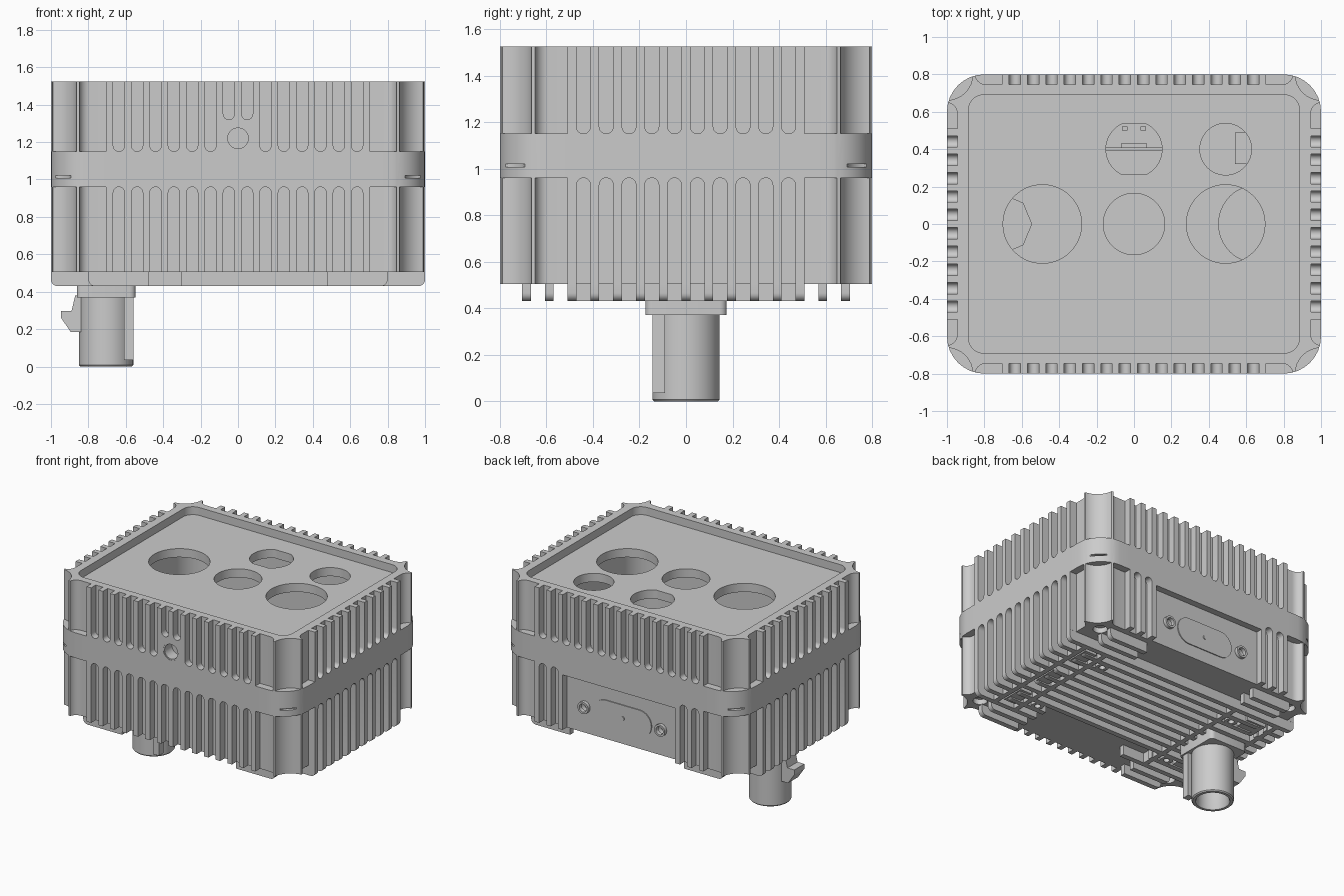
import bpy, bmesh
from math import pi, cos, sin

if "Cube" in bpy.data.objects:
    bpy.data.objects.remove(bpy.data.objects["Cube"])

AX = {'z': lambda u, v, w: (u, v, w), 'y': lambda u, v, w: (u, w, v), 'x': lambda u, v, w: (w, u, v)}
P = 0.098          # fin pitch
SIGNS = [(a, b) for a in (-1, 1) for b in (-1, 1)]


def prism(bm, pts, lo, hi, axis='z'):
    a = [bm.verts.new(AX[axis](u, v, lo)) for u, v in pts]
    b = [bm.verts.new(AX[axis](u, v, hi)) for u, v in pts]
    bm.faces.new(a[::-1])
    bm.faces.new(b)
    for i in range(len(pts)):
        j = (i + 1) % len(pts)
        bm.faces.new((a[i], a[j], b[j], b[i]))


def rect(u0, u1, v0, v1):
    return [(u0, v0), (u1, v0), (u1, v1), (u0, v1)]


def box(bm, x0, x1, y0, y1, z0, z1):
    prism(bm, rect(x0, x1, y0, y1), z0, z1)


def rounded(hx, hy, r, n=8, cx=0, cy=0):
    pts = []
    for q, (sx, sy) in enumerate([(1, 1), (-1, 1), (-1, -1), (1, -1)]):
        for i in range(n + 1):
            t = (q + i / n) * pi / 2
            pts.append((cx + sx * (hx - r) + r * cos(t), cy + sy * (hy - r) + r * sin(t)))
    return pts


def circle(cx, cy, r, n=40):
    return [(cx + r * cos(2 * pi * i / n), cy + r * sin(2 * pi * i / n)) for i in range(n)]


def slot(c, tip, end, r=0.03):
    # round-ended groove outline, tip = z of the rounded end
    s = 1 if end > tip else -1
    return [(c + r * cos(t), tip + s * (r - r * sin(t))) for t in
            [pi * i / 10 for i in range(11)]] + [(c - r, end), (c + r, end)]


def obj(name, bm, smooth=True):
    bmesh.ops.recalc_face_normals(bm, faces=bm.faces)
    me = bpy.data.meshes.new(name)
    bm.to_mesh(me)
    bm.free()
    o = bpy.data.objects.new(name, me)
    bpy.context.collection.objects.link(o)
    if smooth:
        shade(o)
    return o


def select(o):
    bpy.ops.object.select_all(action='DESELECT')
    o.select_set(True)
    bpy.context.view_layer.objects.active = o


def shade(o):
    select(o)
    bpy.ops.object.shade_smooth_by_angle(angle=0.6)


def cut(target, bm):
    c = obj("cutter", bm, False)
    c.hide_render = True
    m = target.modifiers.new("cut", 'BOOLEAN')
    m.operation, m.object, m.solver = 'DIFFERENCE', c, 'EXACT'
    select(target)
    bpy.ops.object.modifier_apply(modifier=m.name)
    bpy.data.objects.remove(c)


def lathe(bm, prof, cx, cy, n=40):
    # closed (r, z) profile swept round a vertical axis
    rings = [[bm.verts.new((cx + r * cos(2 * pi * i / n), cy + r * sin(2 * pi * i / n), z))
              for i in range(n)] for r, z in prof]
    for k in range(len(rings)):
        a, b = rings[k], rings[(k + 1) % len(rings)]
        for i in range(n):
            j = (i + 1) % n
            bm.faces.new((a[i], a[j], b[j], b[i]))


# housing blank
bm = bmesh.new()
prism(bm, rounded(1, 0.8, 0.2), 0.505, 1.525)
case = obj("housing", bm, False)

# cooling grooves, corner flutes, rear panel recess, top recess
bm = bmesh.new()
for s in (-1, 1):
    for i in range(-7, 7):
        c = (i + 0.5) * P
        lo, hi = sorted((s * 0.745, s * 0.9))
        tip = 1.32 if s < 0 and abs(c) < 0.06 else 1.15
        prism(bm, slot(c, tip, 1.6), lo, hi, 'y')
        if s < 0 or abs(c) > 0.5:
            prism(bm, slot(c, 0.96, 0.4), lo, hi, 'y')
    for i in range(-5, 5):
        lo, hi = sorted((s * 0.945, s * 1.1))
        prism(bm, slot((i + 0.5) * P, 1.15, 1.6), lo, hi, 'x')
        prism(bm, slot((i + 0.5) * P, 0.96, 0.4), lo, hi, 'x')
arc = [pi / 2 * i / 6 for i in range(7)]
for sx, sy in SIGNS:
    flute_x = [(sx * x, sy * y) for x, y in [(0.705, 0.9), (0.705, 0.745)] +
               [(0.79 + 0.06 * sin(t), 0.805 - 0.06 * cos(t)) for t in arc] + [(0.85, 0.9)]]
    flute_y = [(sx * x, sy * y) for x, y in [(1.1, 0.51), (0.945, 0.51)] +
               [(1.005 - 0.06 * cos(t), 0.59 + 0.06 * sin(t)) for t in arc] + [(1.1, 0.65)]]
    for z0, z1 in ((0.4, 0.96), (1.15, 1.6)):
        prism(bm, flute_x, z0, z1)
        prism(bm, flute_y, z0, z1)
        prism(bm, circle(sx, sy * 0.8, 0.138, 32), z0, z1)
    prism(bm, circle(sx, sy * 0.8, 0.11, 32), 1.008, 1.02)
box(bm, -0.47, 0.47, 0.75, 0.9, 0.4, 0.92)
prism(bm, rounded(0.885, 0.69, 0.08), 1.465, 1.6)
cut(case, bm)

# inner cavity
bm = bmesh.new()
prism(bm, rounded(0.88, 0.685, 0.2), 0.56, 1.40)
cut(case, bm)

# window openings, front port, rear screw holes, bottom corner holes
bm = bmesh.new()
for x, y, r in [(-0.49, 0, 0.21), (0, 0, 0.164), (0.49, 0, 0.21), (0.49, 0.4, 0.138)]:
    prism(bm, circle(x, y, r, 56), 1.35, 1.6)
prism(bm, [(x, min(max(y, 0.265), 0.535)) for x, y in circle(0, 0.4, 0.15, 50)], 1.35, 1.6)
prism(bm, circle(0, 1.22, 0.064), -0.9, -0.71, 'y')
for x in (-0.32, 0.32):
    prism(bm, circle(x, 0.70, 0.042, 24), 0.70, 0.9, 'y')
for sx, sy in SIGNS:
    prism(bm, circle(sx * 0.84, sy * 0.64, 0.05, 24), 0.4, 0.545)
cut(case, bm)
shade(case)

# front port sleeve
bm = bmesh.new()
lathe(bm, [(0.055, -0.045), (0.066, -0.045), (0.066, 0.045), (0.055, 0.045)], 0, 0)
sleeve = obj("front_port_sleeve", bm)
sleeve.rotation_euler = (pi / 2, 0, 0)
sleeve.location = (0, -0.752, 1.22)

# rear cover plate with centre pin and screw collars
bm = bmesh.new()
prism(bm, rounded(0.24, 0.1, 0.099, cy=0.70), 0.74, 0.757, 'y')
prism(bm, circle(0, 0.70, 0.016, 16), 0.75, 0.763, 'y')
obj("rear_cover", bm)
for x in (-0.32, 0.32):
    bm = bmesh.new()
    lathe(bm, [(0.03, -0.02), (0.045, -0.02), (0.045, 0.01), (0.03, 0.01)], 0, 0, 24)
    o = obj("rear_screw_collar", bm)
    o.rotation_euler = (pi / 2, 0, 0)
    o.location = (x, 0.755, 0.70)


# bottom fins: rounded outer ends wrap up into the side walls
def fin_end(inner, outer, s):
    r = 0.035
    return [(s * inner, 0.51), (s * inner, 0.43)] + [
        (s * (outer - r + r * sin(t)), 0.43 + r - r * cos(t)) for t in arc] + [(s * outer, 0.51)]


bm = bmesh.new()
for k in range(-7, 8):
    inner = 0 if -3 <= k <= 5 else 0.475
    for s in (-1, 1):
        prism(bm, fin_end(inner, 0.8, s), k * P - 0.019, k * P + 0.019, 'y')
for k in range(-5, 6):
    for s, long in ((1, 0.5), (-1, 0.3)):
        inner = long if abs(k) in (2, 5) else 0.84
        pr = fin_end(inner, 1.0, s)
        a = [bm.verts.new((u, k * P - 0.019, v)) for u, v in pr]
        b = [bm.verts.new((u, k * P + 0.019, v)) for u, v in pr]
        bm.faces.new(a)
        bm.faces.new(b[::-1])
        for i in range(len(pr)):
            j = (i + 1) % len(pr)
            bm.faces.new((a[i], b[i], b[j], a[j]))
for x in (-0.87, 0.84, -0.5, 0.66):      # cross ribs
    box(bm, x - 0.018, x + 0.018, -0.5, 0.5, 0.43, 0.51)
obj("bottom_fins", bm)

# bottom pads and screw bosses
bm = bmesh.new()
for y in (-0.345, 0, 0.345):
    box(bm, 0.70, 0.80, y - 0.09, y + 0.09, 0.44, 0.51)
    if y:
        box(bm, -0.82, -0.66, y - 0.08, y + 0.08, 0.44, 0.51)
obj("bottom_pads", bm, False)
bm = bmesh.new()
for x, y in [(0.575, -0.345), (0.575, 0.345), (-0.58, -0.345), (-0.58, 0.345)]:
    lathe(bm, [(0.022, 0.51), (0.022, 0.43), (0.045, 0.43), (0.045, 0.51)], x, y, 24)
obj("bottom_bosses", bm)

# cable connector: flange, hollow barrel, key rib, latch
CX = -0.705
bm = bmesh.new()
prism(bm, rounded(0.157, 0.175, 0.03, 4, cx=CX), 0.37, 0.51)
obj("connector_flange", bm)
bm = bmesh.new()
lathe(bm, [(0.145, 0.38), (0.145, 0.008), (0.138, 0), (0.118, 0), (0.112, 0.01), (0.112, 0.3),
           (0.03, 0.3), (0.03, 0.12), (0.012, 0.12), (0.012, 0.38)], CX, 0, 48)
obj("connector_barrel", bm)
bm = bmesh.new()
box(bm, -0.61, -0.56, -0.145, -0.09, 0.035, 0.38)
obj("connector_key_rib", bm, False)
bm = bmesh.new()
prism(bm, [(-0.947, 0.298), (-0.947, 0.262), (-0.895, 0.185), (-0.84, 0.185), (-0.84, 0.38),
           (-0.87, 0.38), (-0.89, 0.298)], -0.06, 0.06, 'y')
obj("connector_latch", bm, False)

# parts glimpsed through the top openings
bm = bmesh.new()
prism(bm, [(x, y) for x, y in circle(CX, 0, 0.16, 8)], 0.55, 0.72)
obj("connector_head", bm, False)
bm = bmesh.new()
prism(bm, circle(0.66, 0, 0.21, 48), 0.55, 0.75)
obj("inner_drum", bm)
bm = bmesh.new()
box(bm, -0.15, 0.15, 0.39, 0.41, 0.55, 0.85)
box(bm, -0.07, 0.07, 0.40, 0.43, 0.6, 0.8)
for x in (-0.05, 0.05):
    box(bm, x - 0.015, x + 0.015, 0.5, 0.52, 0.55, 0.75)
box(bm, 0.54, 0.7, 0.32, 0.49, 0.55, 0.75)
obj("inner_sockets", bm, False)
